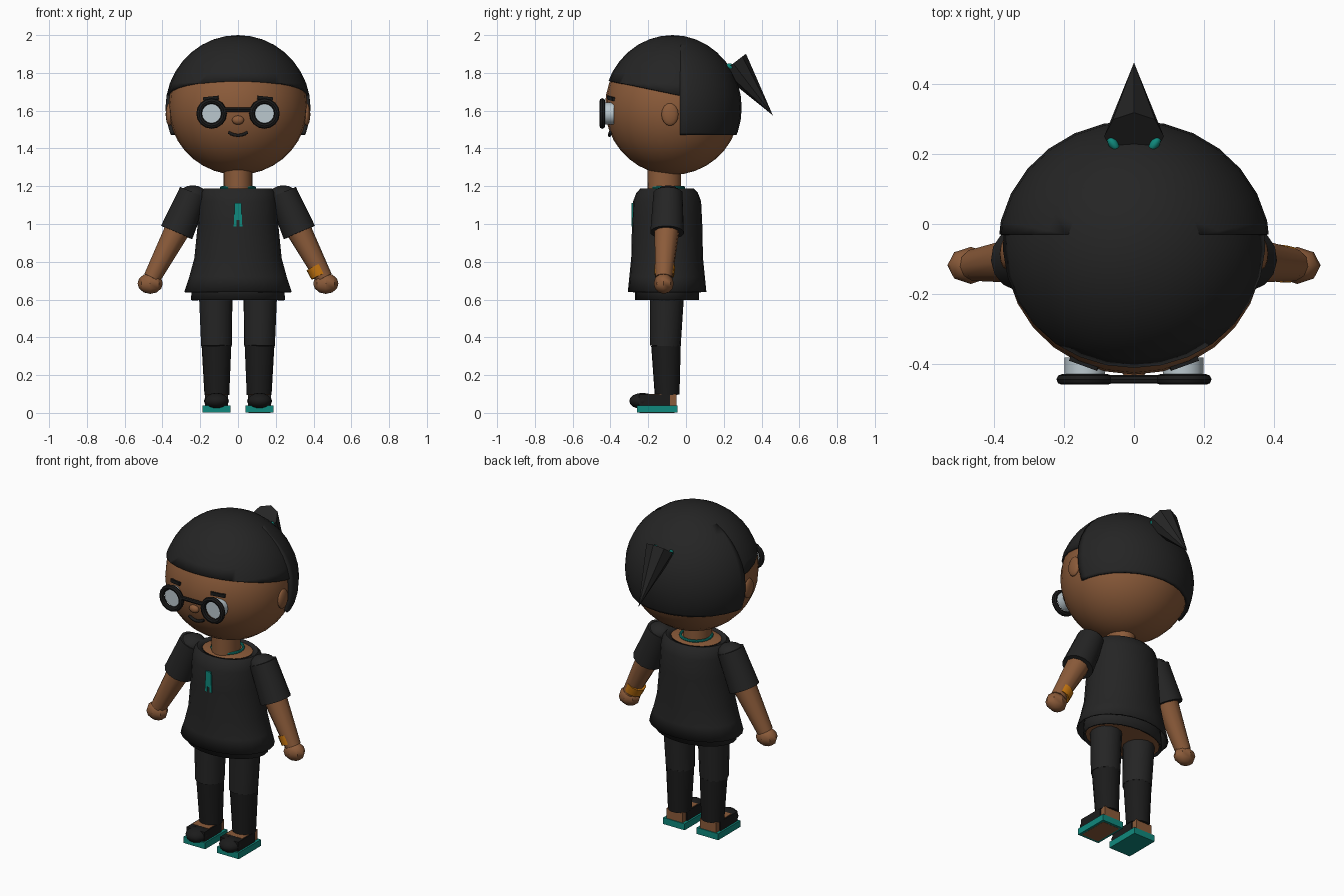
import bpy, bmesh, math
from mathutils import Vector

cube = bpy.data.objects.get("Cube")
if cube:
    bpy.data.objects.remove(cube, do_unlink=True)


def material(name, r, g, b):
    m = bpy.data.materials.new(name)
    m.use_nodes = True
    m.diffuse_color = (r, g, b, 1)
    m.node_tree.nodes["Principled BSDF"].inputs["Base Color"].default_value = (r, g, b, 1)
    return m


SKIN = material("brown skin", 0.26, 0.105, 0.042)
DARK = material("charcoal", 0.018, 0.018, 0.018)
BLACK = material("soft black", 0.011, 0.011, 0.011)
TEAL = material("teal", 0.005, 0.25, 0.205)
GOLD = material("amber", 0.56, 0.18, 0.005)
LENS = material("pale grey", 0.50, 0.58, 0.62)


def finish(ob, name, mat, smooth=True):
    ob.name = name
    ob.data.materials.append(mat)
    if smooth:
        bpy.ops.object.select_all(action='DESELECT')
        ob.select_set(True)
        bpy.context.view_layer.objects.active = ob
        bpy.ops.object.shade_smooth_by_angle(angle=math.radians(38))
    return ob


def ball(name, mat, loc, radii, segs=16, rings=10, smooth=True):
    bpy.ops.mesh.primitive_uv_sphere_add(segments=segs, ring_count=rings, location=loc)
    ob = bpy.context.object
    ob.scale = radii
    return finish(ob, name, mat, smooth)


def box(name, mat, low, high):
    low, high = Vector(low), Vector(high)
    bpy.ops.mesh.primitive_cube_add(size=1, location=(low + high) / 2)
    ob = bpy.context.object
    ob.scale = high - low
    return finish(ob, name, mat, False)


def tube(name, mat, start, end, r1, r2, segs=12):
    start, end = Vector(start), Vector(end)
    axis = end - start
    bpy.ops.mesh.primitive_cone_add(vertices=segs, radius1=r1, radius2=r2,
                                    depth=axis.length, location=(start + end) / 2)
    ob = bpy.context.object
    ob.rotation_euler = axis.to_track_quat('Z', 'Y').to_euler()
    return finish(ob, name, mat)


def ring(name, mat, loc, major, minor, tilt=0.0, segs=20):
    bpy.ops.mesh.primitive_torus_add(major_radius=major, minor_radius=minor, location=loc,
                                     major_segments=segs, minor_segments=8,
                                     rotation=(tilt, 0, 0))
    return finish(bpy.context.object, name, mat)


def new_object(name, bm):
    bmesh.ops.recalc_face_normals(bm, faces=bm.faces)
    mesh = bpy.data.meshes.new(name)
    bm.to_mesh(mesh)
    bm.free()
    ob = bpy.data.objects.new(name, mesh)
    bpy.context.collection.objects.link(ob)
    return ob


def loft(name, mat, sections, cy=-0.1, segs=24, closed=False, thickness=0.0):
    """Skin a stack of ellipses given as (z, x radius, y radius)."""
    bm = bmesh.new()
    rows = []
    for z, rx, ry in sections:
        angles = [math.tau * i / segs for i in range(segs)]
        rows.append([bm.verts.new((rx * math.cos(a), cy + ry * math.sin(a), z)) for a in angles])
    for a, b in zip(rows, rows[1:]):
        for i in range(segs):
            j = (i + 1) % segs
            bm.faces.new((a[i], a[j], b[j], b[i]))
    if closed:
        bm.faces.new(rows[0])
        bm.faces.new(rows[-1])
    ob = new_object(name, bm)
    if thickness:
        mod = ob.modifiers.new("thickness", 'SOLIDIFY')
        mod.thickness = thickness
    return finish(ob, name, mat)


def hair_shell(name, radii, planes):
    """Ellipsoid shell trimmed to the positive side of each plane."""
    bm = bmesh.new()
    bmesh.ops.create_uvsphere(bm, u_segments=28, v_segments=18, radius=1)
    bmesh.ops.scale(bm, vec=radii, verts=bm.verts)
    bmesh.ops.translate(bm, vec=(0, HEAD_Y, 1.615), verts=bm.verts)
    for point, normal in planes:
        bmesh.ops.bisect_plane(bm, geom=bm.verts[:] + bm.edges[:] + bm.faces[:],
                               plane_co=point, plane_no=normal, clear_inner=True)
    ob = new_object(name, bm)
    mod = ob.modifiers.new("thickness", 'SOLIDIFY')
    mod.thickness = 0.022
    return finish(ob, name, DARK)


# Head and hair
HEAD_Y = -0.072
ball("head", SKIN, (0, HEAD_Y, 1.62), (0.368, 0.357, 0.36), 28, 18)
hair_shell("hair_cap", (0.382, 0.365, 0.385), [((0, -0.42, 1.76), (0, 0.2, 1))])
hair_shell("hair_back", (0.389, 0.367, 0.383),
           [((0, -0.03, 1.6), (0, 1, 0)), ((0, 0, 1.47), (0, 0, 1))])
tube("ponytail", DARK, (0, 0.25, 1.85), (0, 0.46, 1.575), 0.085, 0, 8)

# Face
ball("nose", SKIN, (0, -0.425, 1.55), (0.032, 0.02, 0.024), 12, 8)
smile = bpy.data.curves.new("mouth", 'CURVE')
smile.dimensions = '3D'
smile.bevel_depth = 0.009
smile.bevel_resolution = 1
smile.use_fill_caps = True
line = smile.splines.new('POLY')
line.points.add(6)
for i, p in enumerate(line.points):
    t = i / 3 - 1
    p.co = (0.05 * t, -0.405 + 0.004 * t * t, 1.469 + 0.016 * t * t, 1)
mouth = bpy.data.objects.new("mouth", smile)
bpy.context.collection.objects.link(mouth)
smile.materials.append(BLACK)
tube("glasses_bridge", BLACK, (-0.07, -0.443, 1.605), (0.07, -0.443, 1.605), 0.012, 0.012, 8)

# Torso and clothing
loft("torso", SKIN, [(0.605, 0.235, 0.155), (0.8, 0.2, 0.16), (1.1, 0.18, 0.15),
                     (1.175, 0.16, 0.13), (1.19, 0.08, 0.08)], closed=True)
loft("shirt", DARK, [(0.64, 0.285, 0.208), (0.72, 0.258, 0.2), (0.82, 0.231, 0.19),
                     (1.0, 0.213, 0.186), (1.12, 0.207, 0.18), (1.165, 0.2, 0.163),
                     (1.187, 0.182, 0.142), (1.18, 0.15, 0.12)], thickness=0.01)
loft("under_hem", DARK, [(0.597, 0.25, 0.17), (0.72, 0.238, 0.17)], thickness=0.01)
loft("neck", SKIN, [(1.15, 0.077, 0.088), (1.32, 0.075, 0.09)], cy=-0.115, closed=True)
ring("necklace", TEAL, (0, -0.1, 1.192), 0.088, 0.008)

# Pendant plate with a forked lower end
bm = bmesh.new()
half = [(0.017, 1.112), (0.023, 0.988), (0.009, 0.988), (0.007, 1.02)]
outline = half + [(-x, z) for x, z in reversed(half)]
face = bm.faces.new([bm.verts.new((x, -0.289, z)) for x, z in outline])
out = bmesh.ops.extrude_face_region(bm, geom=[face])
bmesh.ops.translate(bm, vec=(0, 0.009, 0),
                    verts=[v for v in out["geom"] if isinstance(v, bmesh.types.BMVert)])
finish(new_object("pendant", bm), "pendant", TEAL, False)

# Paired parts
for s, side in ((1, "left"), (-1, "right")):
    def at(x, y, z):
        return (s * x, y, z)

    def side_box(name, mat, cx, hx, y0, y1, z0, z1):
        return box(side + name, mat, (s * cx - hx, y0, z0), (s * cx + hx, y1, z1))

    # Ear, glasses, brow, hair tie
    ball(side + "_ear", SKIN, at(0.363, -0.085, 1.58), (0.02, 0.045, 0.06), 12, 8)
    ring(side + "_glasses_rim", BLACK, at(0.14, -0.443, 1.585), 0.066, 0.015, math.pi / 2, 16)
    tube(side + "_lens", LENS, at(0.14, -0.38, 1.585), at(0.14, -0.428, 1.585), 0.058, 0.058, 16)
    brow = side_box("_brow", BLACK, 0.14, 0.042, -0.405, -0.375, 1.655, 1.675)
    brow.rotation_euler = (0, s * 0.1, s * 0.35)
    tie = ball(side + "_hair_tie", TEAL, at(0.06, 0.23, 1.835), (0.014, 0.026, 0.016), 8, 6)
    tie.rotation_euler = (0, 0, -s * 0.6)

    # Arm
    shoulder, cuff = at(0.235, -0.095, 1.165), at(0.325, -0.1, 0.955)
    elbow, wrist = at(0.305, -0.1, 1.0), at(0.455, -0.117, 0.715)
    tube(side + "_sleeve", DARK, shoulder, cuff, 0.078, 0.09, 14)
    ball(side + "_shoulder", DARK, at(0.24, -0.095, 1.15), (0.076, 0.076, 0.055), 14, 8)
    tube(side + "_forearm", SKIN, elbow, wrist, 0.07, 0.046, 10)
    ball(side + "_hand", SKIN, at(0.465, -0.118, 0.685), (0.067, 0.053, 0.055), 8, 6)

    # Leg in two segments
    tube(side + "_thigh", DARK, at(0.118, -0.1, 0.63), at(0.114, -0.11, 0.355), 0.09, 0.082, 14)
    tube(side + "_shin", BLACK, at(0.114, -0.106, 0.357), at(0.112, -0.1, 0.095), 0.079, 0.066, 14)

    # Foot and shoe
    side_box("_heel", SKIN, 0.114, 0.055, -0.2, -0.05, 0.038, 0.1)
    side_box("_shoe_upper", BLACK, 0.114, 0.062, -0.25, -0.085, 0.038, 0.098)
    ball(side + "_shoe_toe", BLACK, at(0.114, -0.23, 0.063), (0.066, 0.07, 0.043), 12, 8)
    side_box("_sole", TEAL, 0.114, 0.073, -0.26, -0.045, 0.001, 0.04)

# Bracelet on one wrist, and the bare panel under one shoe
tube("bracelet", GOLD, (0.413, -0.112, 0.778), (0.437, -0.115, 0.728), 0.056, 0.053, 10)
box("sole_panel", SKIN, (0.055, -0.245, 0), (0.173, -0.06, 0.003))
